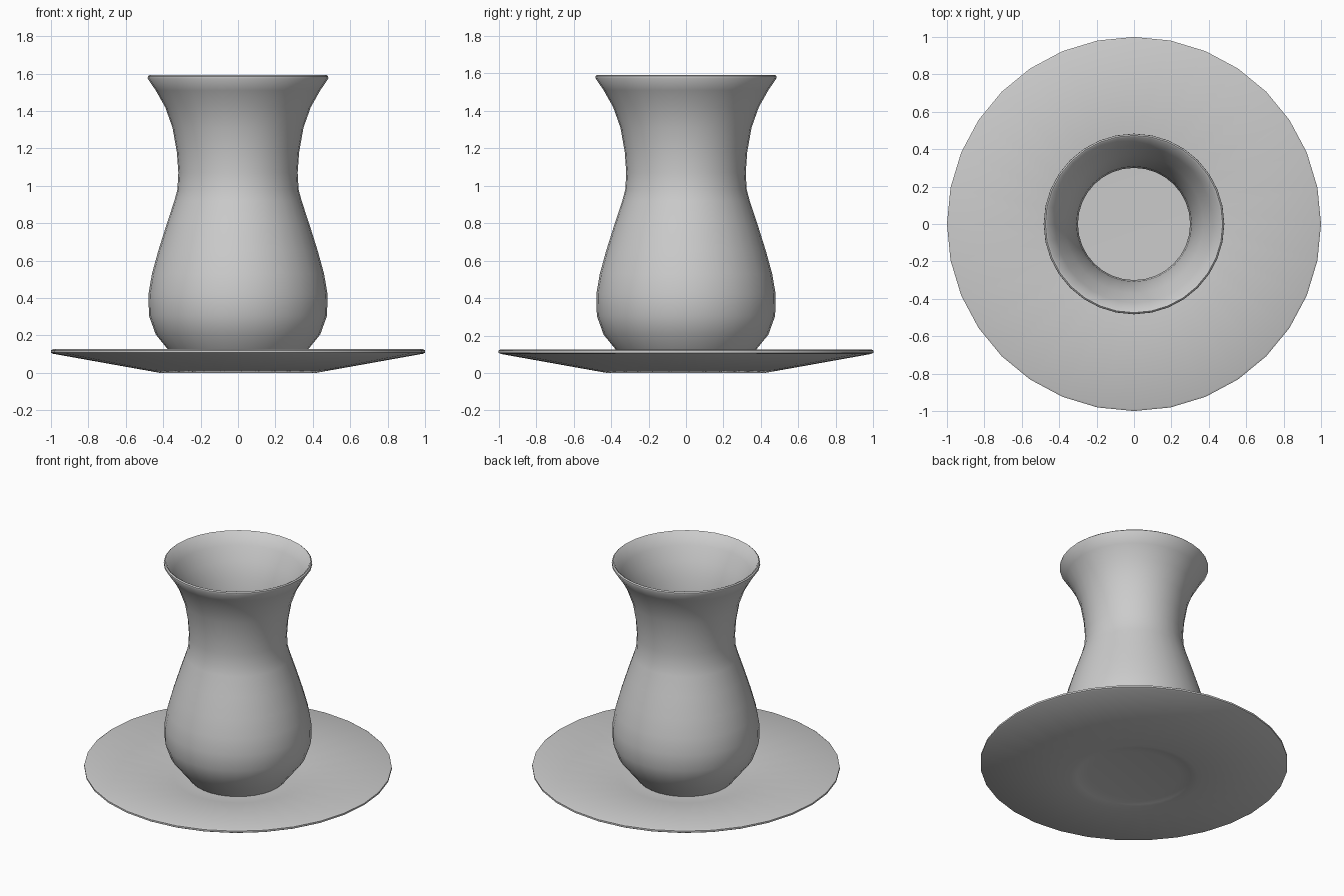
import bpy, bmesh, math

if "Cube" in bpy.data.objects:
    bpy.data.objects.remove(bpy.data.objects["Cube"])

SEG = 32


def lathe(name, profile):
    """Revolve an (r, z) profile around z; points with r = 0 become poles."""
    bm = bmesh.new()
    rings = []
    for r, z in profile:
        if r == 0:
            rings.append([bm.verts.new((0, 0, z))] * SEG)
        else:
            rings.append([bm.verts.new((r * math.cos(2 * math.pi * i / SEG),
                                        r * math.sin(2 * math.pi * i / SEG), z))
                          for i in range(SEG)])
    for a, b in zip(rings, rings[1:]):
        for i in range(SEG):
            j = (i + 1) % SEG
            quad = list(dict.fromkeys((a[i], a[j], b[j], b[i])))
            bm.faces.new(quad)
    bmesh.ops.recalc_face_normals(bm, faces=bm.faces)
    mesh = bpy.data.meshes.new(name)
    bm.to_mesh(mesh)
    bm.free()
    obj = bpy.data.objects.new(name, mesh)
    bpy.context.collection.objects.link(obj)
    bpy.ops.object.select_all(action='DESELECT')
    obj.select_set(True)
    bpy.context.view_layer.objects.active = obj
    bpy.ops.object.shade_smooth_by_angle(angle=math.radians(40))
    return obj


# Saucer: recessed foot, sloping underside, thin rim, shallow dish
lathe("saucer", [
    (0, 0.025), (0.30, 0.023), (0.37, 0.014), (0.42, 0.0),
    (0.99, 0.102), (1.0, 0.108), (1.0, 0.12), (0.99, 0.126),
    (0.42, 0.052), (0.34, 0.046), (0, 0.046)])

# Tulip glass: outer wall up to the rim, then the inner wall down to the floor
outer = [(0.32, 0.055), (0.375, 0.125), (0.44, 0.205), (0.476, 0.305),
         (0.479, 0.42), (0.46, 0.53), (0.427, 0.65), (0.383, 0.79),
         (0.34, 0.92), (0.324, 0.98), (0.319, 1.07), (0.327, 1.18),
         (0.35, 1.31), (0.389, 1.42), (0.44, 1.51)]
rim = [(0.483, 1.573), (0.482, 1.585), (0.474, 1.592), (0.465, 1.588)]
inner = [(r - 0.019, z) for r, z in reversed(outer[1:])]
lathe("tea_glass", [(0, 0.046), (0.31, 0.046)] + outer + rim + inner
      + [(0.31, 0.075), (0, 0.07)])
